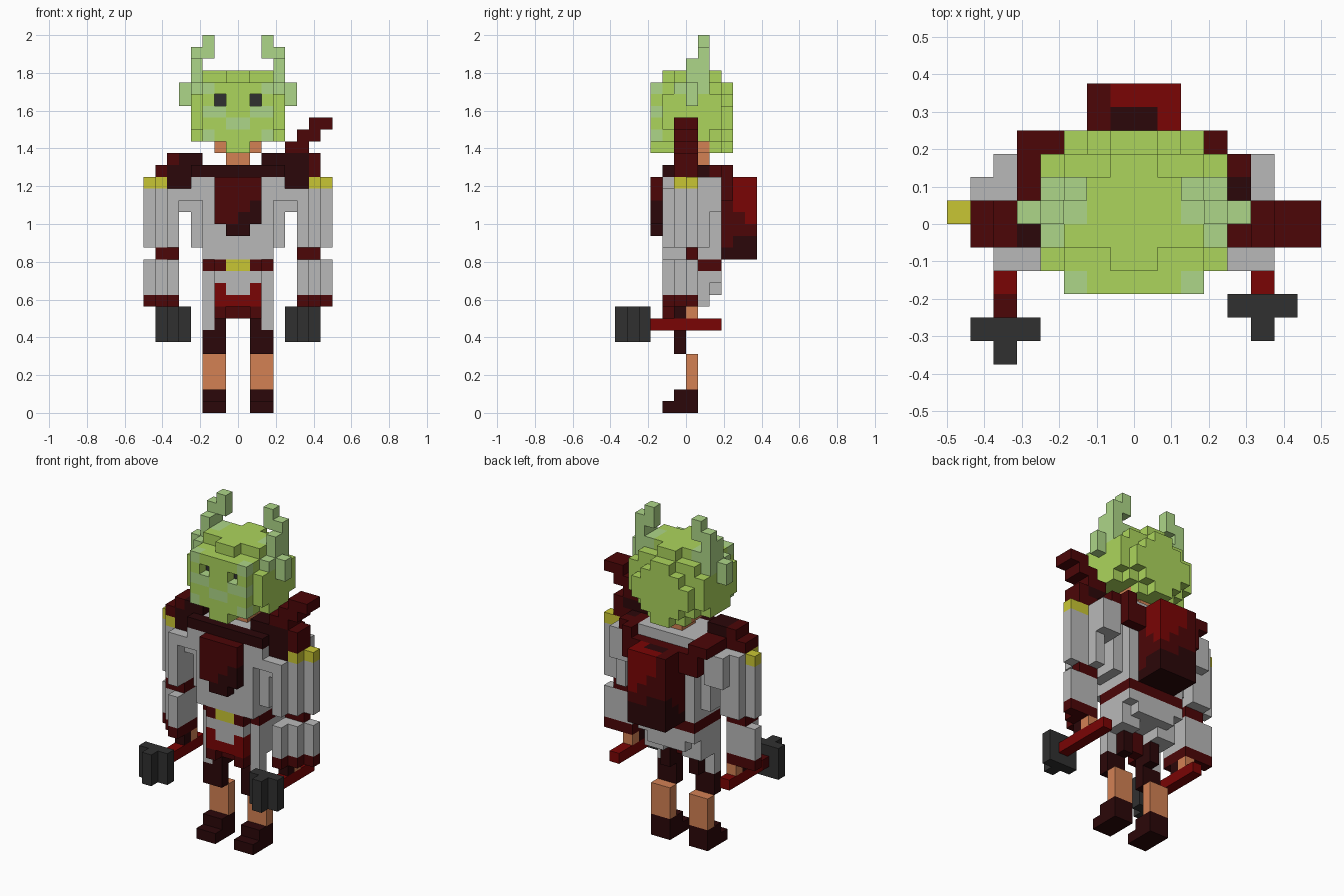
import bpy
import bmesh

cube = bpy.data.objects.get("Cube")
if cube:
    bpy.data.objects.remove(cube)

U = 1 / 16  # edge length of one block
PALETTE = {
    "green": (172, 213, 92), "pale_green": (174, 214, 136), "grey": (185, 185, 185),
    "yellow": (201, 198, 52), "maroon": (76, 6, 7), "red": (122, 5, 5),
    "dark_brown": (43, 7, 9), "skin": (211, 129, 84), "charcoal": (48, 48, 48),
}
NAMES = list(PALETTE)


def linear(c):
    c /= 255
    return c / 12.92 if c <= 0.04045 else ((c + 0.055) / 1.055) ** 2.4


MATS = []
for name, rgb in PALETTE.items():
    m = bpy.data.materials.new(name)
    col = tuple(linear(c) for c in rgb) + (1,)
    m.diffuse_color = col
    m.use_nodes = True
    bsdf = next(n for n in m.node_tree.nodes if n.type == 'BSDF_PRINCIPLED')
    bsdf.inputs["Base Color"].default_value = col
    MATS.append(m)

cells = {}  # block position -> (part name, colour index); later blocks win


def part(name, *boxes):
    """Each box: colour, x0, x1, y0, y1, z0, z1 in blocks."""
    for c, x0, x1, y0, y1, z0, z1 in boxes:
        for x in range(x0, x1):
            for y in range(y0, y1):
                for z in range(z0, z1):
                    cells[x, y, z] = (name, NAMES.index(c))


def mirror(boxes):
    return [(c, -x1, -x0, *r) for c, x0, x1, *r in boxes]


def pair(name, *boxes):
    part("left_" + name, *boxes)
    part("right_" + name, *mirror(boxes))


def both(*boxes):
    return list(boxes) + mirror(boxes)


# Legs and boots
pair("boot", ("dark_brown", 1, 3, -2, 1, 0, 1), ("dark_brown", 1, 3, -1, 1, 1, 2))
pair("shin", ("skin", 1, 3, 0, 1, 2, 5))
pair("thigh", ("dark_brown", 1, 3, -1, 0, 5, 7), ("dark_brown", 1, 2, -1, 1, 7, 10))

# Torso, skirt and loincloth
part("torso", ("grey", -3, 3, -1, 3, 13, 15), ("grey", -4, 4, -1, 2, 14, 17),
     ("grey", -3, 3, -2, 3, 13, 20), ("grey", -5, 5, -1, 2, 17, 20),
     ("grey", -3, 3, -1, 3, 20, 21),
     *both(("grey", 3, 5, -2, -1, 18, 19), ("grey", 3, 4, -2, -1, 19, 20)))
part("skirt", ("grey", -3, 3, -1, 2, 10, 12), ("grey", -2, 2, -2, -1, 10, 12),
     ("grey", -3, 3, 2, 3, 11, 12), ("grey", -2, 2, 2, 3, 10, 11),
     *both(("grey", 2, 3, -1, 0, 7, 10), ("grey", 1, 3, 0, 2, 9, 10)))
part("loincloth", ("red", -2, 2, -2, -1, 9, 10), ("maroon", -1, 1, -1, 0, 8, 10),
     *both(("red", 1, 2, -2, -1, 10, 11), ("maroon", 1, 2, -2, -1, 8, 9)))
part("belt", ("maroon", -3, 3, -1, 3, 12, 13), ("maroon", -2, 2, -2, -1, 12, 13),
     ("yellow", -1, 1, -2, -1, 12, 13))

# Arms with rounded plan, cuffs, hands
pair("upper_arm", ("grey", 5, 6, -2, 2, 14, 19), ("grey", 5, 6, -1, 3, 19, 20),
     ("grey", 4, 6, 2, 3, 17, 20), ("grey", 6, 7, -1, 1, 14, 19),
     ("grey", 7, 8, 0, 1, 14, 19),
     ("yellow", 6, 7, -1, 1, 19, 20), ("yellow", 7, 8, 0, 1, 19, 20))
part("right_upper_arm", ("grey", -7, -6, 1, 2, 14, 20))
pair("elbow", ("maroon", 5, 7, 0, 1, 13, 14))
part("right_elbow", ("maroon", -7, -5, -1, 0, 13, 14))
pair("forearm", ("grey", 5, 6, -2, 1, 10, 13), ("grey", 6, 7, -1, 1, 10, 13),
     ("grey", 7, 8, 0, 1, 10, 13))
pair("cuff", ("maroon", 5, 6, -2, 1, 9, 10), ("maroon", 6, 7, -1, 1, 9, 10),
     ("maroon", 7, 8, 0, 1, 9, 10))
pair("hand", ("skin", 5, 6, 0, 1, 8, 9), ("dark_brown", 5, 6, -1, 0, 8, 9))

# Hammers; the right one is held one block further forward
for side, x, y in (("left", 5, -3), ("right", -6, -4)):
    part(side + "_hammer_handle", ("red", x, x + 1, y, y + 6, 7, 8))
    part(side + "_hammer_head", ("charcoal", x - 1, x + 2, y - 1, y, 6, 9),
         ("charcoal", x, x + 1, y - 2, y - 1, 6, 9))
part("right_hammer_handle", ("maroon", -6, -5, -4, -3, 7, 8))

# Collar, mantle and chest plate
part("collar", ("dark_brown", -4, 4, -2, -1, 20, 21),
     ("maroon", 5, 7, -1, 1, 20, 22), ("maroon", -7, -5, -1, 1, 20, 21),
     ("dark_brown", -6, -3, -1, 1, 21, 22), ("dark_brown", 2, 6, -1, 1, 21, 22),
     *both(("dark_brown", 4, 6, -1, 0, 19, 21), ("maroon", 3, 5, 0, 3, 20, 21),
           ("maroon", 3, 4, 2, 4, 20, 21), ("maroon", 2, 4, 3, 4, 18, 20)),
     ("dark_brown", 4, 5, 1, 2, 20, 21))
part("right_mantle", ("maroon", -5, -3, 1, 4, 20, 21), ("maroon", -6, -5, -1, 1, 21, 22))
part("chest_plate", ("maroon", -2, 2, -3, -2, 16, 20), ("maroon", -1, 1, -3, -2, 15, 16),
     ("dark_brown", 0, 2, -3, -2, 16, 17), ("dark_brown", 1, 2, -3, -2, 17, 18),
     ("dark_brown", -1, 1, -3, -2, 15, 16))
part("shoulder_spike", ("maroon", 4, 6, -1, 1, 22, 23), ("maroon", 5, 7, -1, 1, 23, 24),
     ("maroon", 6, 8, -1, 1, 24, 25))

# Backpack, darkening in diagonal steps towards its lower right
part("backpack", ("maroon", -2, 2, 3, 6, 13, 20), ("red", -1, 2, 4, 6, 18, 20),
     ("red", 0, 2, 4, 6, 17, 18), ("red", 1, 2, 5, 6, 16, 17),
     ("dark_brown", -2, 2, 3, 6, 13, 14), ("dark_brown", -2, 2, 4, 6, 14, 15),
     ("dark_brown", -2, 0, 5, 6, 15, 16), ("dark_brown", -1, 1, 4, 5, 19, 20))

# Neck and head, with eyes set one block back
part("neck", ("skin", -1, 1, 0, 2, 21, 22), ("skin", -2, 2, 0, 2, 22, 23))
part("head", ("green", -4, 4, -2, 3, 24, 27), ("green", -4, 4, -1, 2, 23, 28),
     ("green", -3, 3, -2, 3, 23, 28), ("green", -3, 3, -3, -2, 23, 26),
     ("green", -3, 3, -3, -2, 27, 28), ("green", -1, 1, -3, -2, 26, 27),
     ("green", -3, 3, 3, 4, 24, 26), ("green", -2, 2, 3, 4, 23, 27),
     ("green", -1, 1, 3, 4, 22, 28), ("green", -1, 1, -3, 0, 22, 23),
     ("green", -2, 2, 2, 3, 22, 23),
     ("green", -3, 3, -1, 2, 28, 29), ("green", -1, 1, -2, 3, 28, 29),
     ("pale_green", -1, 1, -3, -2, 24, 25),
     *both(("green", 2, 3, -3, -2, 26, 27), ("charcoal", 1, 2, -2, -1, 26, 27),
           ("pale_green", 3, 4, -1, 2, 27, 28), ("pale_green", 3, 4, 0, 1, 26, 28),
           ("pale_green", 2, 3, -3, -2, 25, 26), ("pale_green", 2, 3, -3, -2, 27, 28),
           ("pale_green", 2, 3, -3, -2, 23, 24), ("pale_green", 1, 2, -3, -2, 25, 26),
           ("pale_green", 2, 3, 0, 2, 28, 29)))
pair("ear", ("pale_green", 4, 5, 0, 1, 26, 28))
pair("horn", ("pale_green", 3, 4, 0, 2, 28, 30), ("pale_green", 3, 4, 1, 2, 30, 31),
     ("pale_green", 2, 3, 1, 2, 30, 32))

# Skin the blocks: only exposed sides become faces
SIDES = {
    (1, 0, 0): ((1, 0, 0), (1, 1, 0), (1, 1, 1), (1, 0, 1)),
    (-1, 0, 0): ((0, 0, 0), (0, 0, 1), (0, 1, 1), (0, 1, 0)),
    (0, 1, 0): ((0, 1, 0), (0, 1, 1), (1, 1, 1), (1, 1, 0)),
    (0, -1, 0): ((0, 0, 0), (1, 0, 0), (1, 0, 1), (0, 0, 1)),
    (0, 0, 1): ((0, 0, 1), (1, 0, 1), (1, 1, 1), (0, 1, 1)),
    (0, 0, -1): ((0, 0, 0), (0, 1, 0), (1, 1, 0), (1, 0, 0)),
}
for name in sorted({p for p, _ in cells.values()}):
    own = {pos: c for pos, (p, c) in cells.items() if p == name}
    used = sorted(set(own.values()))
    bm = bmesh.new()
    for pos, c in own.items():
        for d, corners in SIDES.items():
            if tuple(a + b for a, b in zip(pos, d)) in cells:
                continue
            f = bm.faces.new([bm.verts.new([(a + b) * U for a, b in zip(pos, k)])
                              for k in corners])
            f.material_index = used.index(c)
    bmesh.ops.remove_doubles(bm, verts=bm.verts[:], dist=U / 100)
    mesh = bpy.data.meshes.new(name)
    bm.to_mesh(mesh)
    bm.free()
    for c in used:
        mesh.materials.append(MATS[c])
    bpy.context.collection.objects.link(bpy.data.objects.new(name, mesh))
